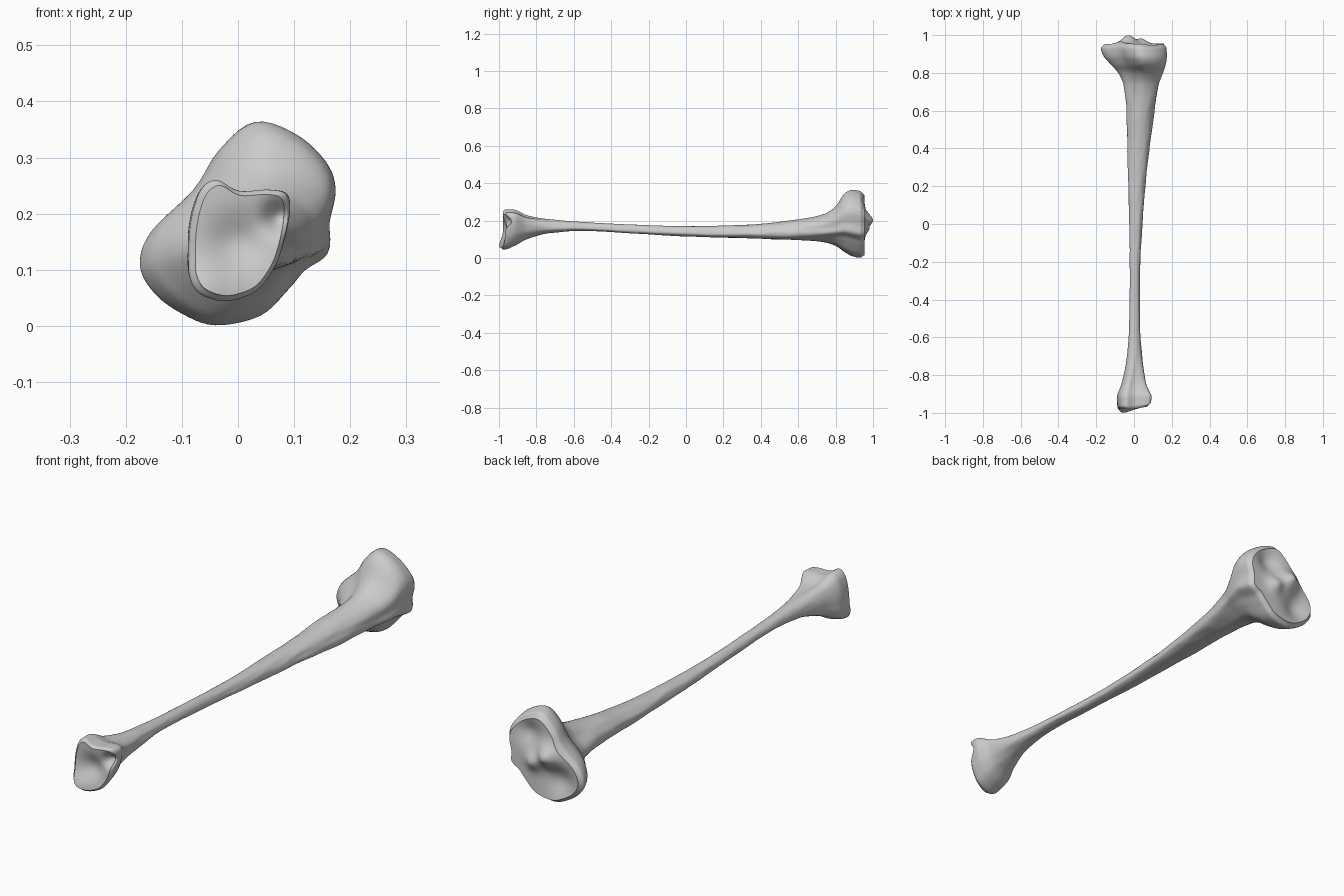
import bpy
import bmesh
import math
from mathutils import Vector, noise

cube = bpy.data.objects.get("Cube")
if cube:
    bpy.data.objects.remove(cube, do_unlink=True)

STEPS = 5        # spline samples per outline point
RINGS = 120      # sections along the bone
CAP_RINGS = 16   # concentric rings closing each end
UNIT = 0.001

# Outlines of the two ends (x, z), clockwise from the top
KNEE = [(25, 363), (100, 340), (155, 290), (173, 240), (162, 180), (160, 130),
        (120, 100), (90, 65), (40, 18), (-40, 1), (-100, 22), (-150, 60),
        (-175, 110), (-155, 170), (-80, 245), (-35, 315)]
ANKLE = [(-35, 262), (5, 242), (60, 244), (92, 235), (96, 195), (85, 140),
         (70, 100), (40, 60), (0, 42), (-35, 40), (-70, 55), (-86, 85),
         (-87, 125), (-86, 165), (-78, 210), (-62, 248)]

# Extents along the bone: y, left edge, right edge, bottom, top
STATIONS = [
    (-980, -76, 82, 54, 250), (-965, -88, 90, 44, 260),
    (-920, -90, 93, 62, 258), (-850, -68, 66, 100, 228),
    (-720, -40, 46, 134, 206), (-550, -26, 32, 145, 192),
    (-300, -22, 31, 132, 179), (0, -25, 45, 115, 170),
    (300, -33, 70, 106, 176), (600, -40, 110, 95, 206),
    (740, -56, 135, 82, 236), (800, -84, 156, 64, 276),
    (850, -128, 170, 30, 347), (890, -160, 174, 10, 364),
    (935, -175, 172, 1, 358), (960, -160, 158, 14, 338)]


def spline(points):
    """Closed smooth curve through the points, scaled to a -1..1 box."""
    pts = [Vector(p) for p in points]
    n = len(pts)
    curve = []
    for i in range(n):
        a, b, c, d = (pts[(i + k) % n] for k in (-1, 0, 1, 2))
        for s in range(STEPS):
            t = s / STEPS
            curve.append(b + (c - a) * t / 2
                         + (a * 2 - b * 5 + c * 4 - d) * t * t / 2
                         + (b * 3 - a - c * 3 + d) * t ** 3 / 2)
    return fit(curve)


def fit(curve):
    low = [min(p[k] for p in curve) for k in (0, 1)]
    high = [max(p[k] for p in curve) for k in (0, 1)]
    return [Vector([2 * (p[k] - low[k]) / (high[k] - low[k]) - 1 for k in (0, 1)])
            for p in curve]


def shaft_outline(count):
    """Round section with a soft crest low on the left side."""
    curve = []
    for i in range(count):
        a = math.tau * i / count
        r = 1 + 0.2 * math.exp(-((a - 2.1) / 0.5) ** 2)
        curve.append(Vector((r * math.sin(a), r * math.cos(a))))
    return fit(curve)


def slope(i, k):
    """Tangent that never overshoots the neighbouring stations."""
    if i == 0 or i == len(STATIONS) - 1:
        return 0
    p, q, r = STATIONS[i - 1], STATIONS[i], STATIONS[i + 1]
    d0 = (q[k] - p[k]) / (q[0] - p[0])
    d1 = (r[k] - q[k]) / (r[0] - q[0])
    return 2 * d0 * d1 / (d0 + d1) if d0 * d1 > 0 else 0


def extents(y):
    y = y / UNIT
    i = 0
    while i < len(STATIONS) - 2 and y > STATIONS[i + 1][0]:
        i += 1
    p, q = STATIONS[i], STATIONS[i + 1]
    h = q[0] - p[0]
    t = min(max((y - p[0]) / h, 0), 1)
    ease = t * t * (3 - 2 * t)
    return [UNIT * (p[k] + (q[k] - p[k]) * ease
                    + h * slope(i, k) * t * (1 - t) ** 2
                    - h * slope(i + 1, k) * t * t * (1 - t)) for k in range(1, 5)]


def smooth(a, b, v):
    t = min(max((v - a) / (b - a), 0), 1)
    return t * t * (3 - 2 * t)


def bump(x, z, cx, cz, radius, height):
    return height * math.exp(-((x - cx) ** 2 + (z - cz) ** 2) / radius ** 2)


def knee_face(x, z):
    """Joint surface with a central peak between two shallow dishes."""
    return (0.955 + bump(x, z, -0.03, 0.2, 0.045, 0.045)
            + bump(x, z, 0.04, 0.16, 0.035, 0.025)
            - bump(x, z, 0.07, 0.27, 0.05, 0.024)
            - bump(x, z, -0.08, 0.1, 0.06, 0.026))


def ankle_face(x, z):
    """Joint surface with a broad dish, a side pit and a low projection."""
    return (-0.98 + 0.15 * max(x, 0) + bump(x, z, 0, 0.15, 0.05, 0.025)
            + bump(x, z, 0.075, 0.195, 0.028, 0.035)
            - bump(x, z, -0.06, 0.06, 0.05, 0.02))


def warp(x, y, z):
    """Bend the last sections onto the joint surfaces."""
    for start, end, face in ((0.86, 0.96, knee_face), (-0.9, -0.98, ankle_face)):
        t = (y - start) / (end - start)
        if t > 0:
            y = start + t * (face(x, z) - start)
    return Vector((x, y, z))


knee, ankle = spline(KNEE), spline(ANKLE)
COUNT = len(knee)
shaft = shaft_outline(COUNT)
bm = bmesh.new()


def add_ring(y, scale=1):
    x0, x1, z0, z1 = extents(y)
    wk, wa = smooth(0.5, 0.88, y), smooth(-0.65, -0.92, y)
    ring = []
    for k, a, s in zip(knee, ankle, shaft):
        p = (k * wk + a * wa + s * (1 - wk - wa)) * scale
        # Slight roughness along the shaft
        grain = noise.noise(Vector((p.x * 2, y * 12, p.y * 2)))
        p *= 1 + 0.05 * (1 - wk) * (1 - wa) * grain
        ring.append(bm.verts.new(warp((x0 + x1) / 2 + p.x * (x1 - x0) / 2, y,
                                      (z0 + z1) / 2 + p.y * (z1 - z0) / 2)))
    return ring


# Shaft sections, closer together towards the ends, closed by cap rings
first, last = STATIONS[0][0] * UNIT, STATIONS[-1][0] * UNIT
scales = [i / CAP_RINGS for i in range(1, CAP_RINGS)]
rings = [add_ring(first, s) for s in scales]
for i in range(RINGS + 1):
    t = (1 - math.cos(math.pi * i / RINGS)) / 2
    rings.append(add_ring(first + (last - first) * t))
rings += [add_ring(last, s) for s in reversed(scales)]

for lower, upper in zip(rings, rings[1:]):
    for i in range(COUNT):
        j = (i + 1) % COUNT
        bm.faces.new((lower[i], lower[j], upper[j], upper[i]))
for ring in (rings[0], rings[-1]):
    centre = bm.verts.new(sum((v.co for v in ring), Vector()) / COUNT)
    for i in range(COUNT):
        bm.faces.new((ring[i], ring[(i + 1) % COUNT], centre))
bmesh.ops.recalc_face_normals(bm, faces=bm.faces)

mesh = bpy.data.meshes.new("shin_bone")
bm.to_mesh(mesh)
bm.free()
bone = bpy.data.objects.new("shin_bone", mesh)
bpy.context.collection.objects.link(bone)

# Plain grey bone colour
grey = bpy.data.materials.new("bone_grey")
grey.use_nodes = True
colour = (0.6, 0.6, 0.6, 1)
grey.diffuse_color = colour
grey.node_tree.nodes["Principled BSDF"].inputs["Base Color"].default_value = colour
mesh.materials.append(grey)

bpy.ops.object.select_all(action="DESELECT")
bone.select_set(True)
bpy.context.view_layer.objects.active = bone
bpy.ops.object.shade_smooth_by_angle(angle=math.radians(50))
